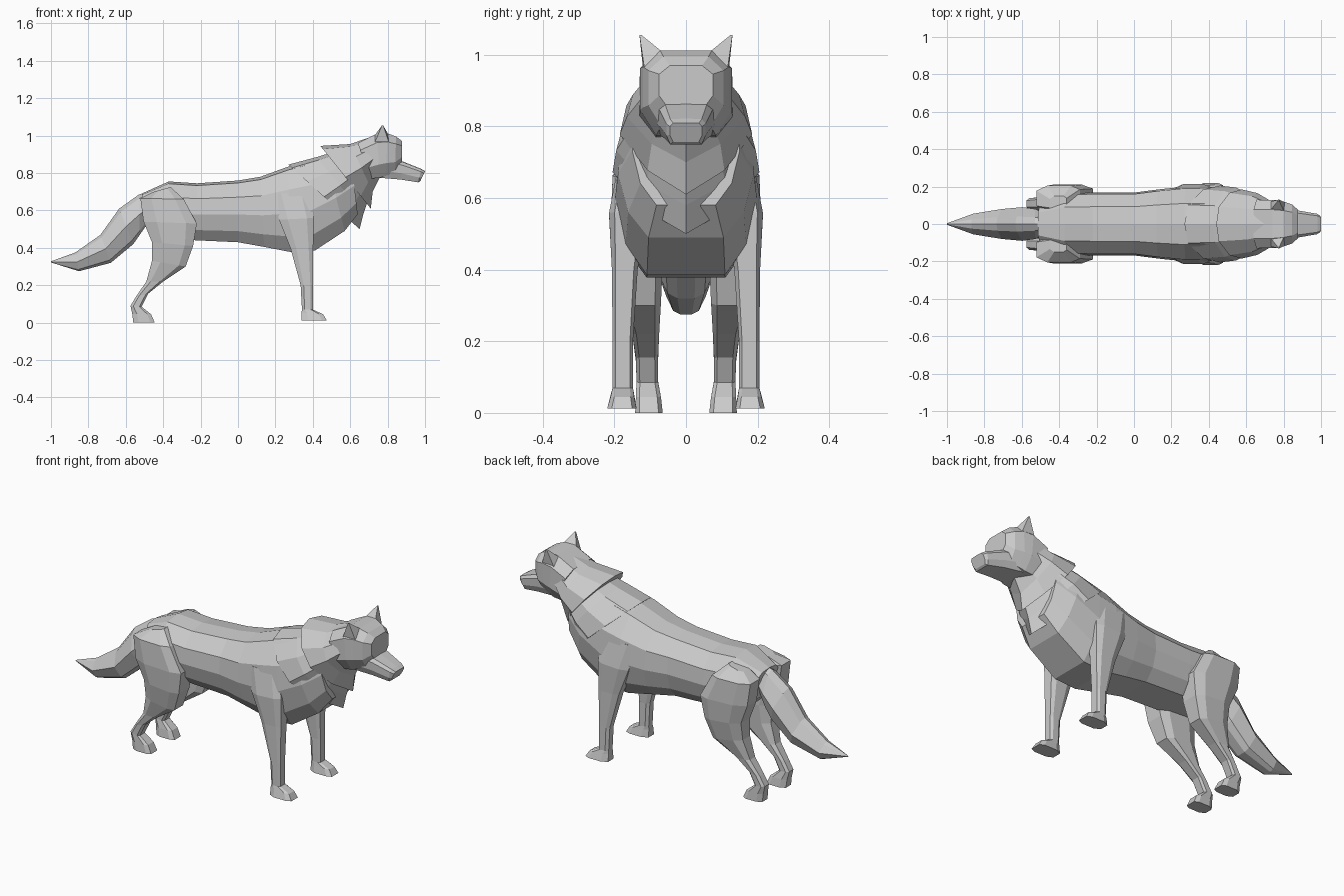
import bpy, bmesh


def skin(name, rings):
    """Bridge a series of closed rings and cap both ends."""
    bm = bmesh.new()
    loops = [[bm.verts.new(p) for p in ring] for ring in rings]
    n = len(loops[0])
    for a, b in zip(loops, loops[1:]):
        for i in range(n):
            j = (i + 1) % n
            bm.faces.new((a[i], a[j], b[j], b[i]))
    bm.faces.new(loops[0])
    bm.faces.new(loops[-1])
    bmesh.ops.recalc_face_normals(bm, faces=bm.faces)
    mesh = bpy.data.meshes.new(name)
    bm.to_mesh(mesh)
    bm.free()
    obj = bpy.data.objects.new(name, mesh)
    bpy.context.collection.objects.link(obj)
    return obj


def hull(name, profile, sections):
    """Symmetric loft. Section: top x, top z, bottom x, bottom z, half width."""
    rings = []
    for xt, zt, xb, zb, w in sections:
        half = [(xt + (xb - xt) * t, w * s, zt + (zb - zt) * t) for t, s in profile]
        rings.append(half + [(x, -y, z) for x, y, z in half[-2:0:-1]])
    return skin(name, rings)


def leg_pair(name, sections):
    """Legs. Section: back x, back z, front x, front z, inner y, outer y."""
    outline = [(0, .2), (0, .8), (.25, 1), (.8, 1), (1, .85), (1, .15), (.8, 0), (.25, 0)]
    for side, sign in (("left", 1), ("right", -1)):
        rings = [[(xb + (xf - xb) * t, sign * (yi + (yo - yi) * s), zb + (zf - zb) * t)
                  for t, s in outline] for xb, zb, xf, zf, yi, yo in sections]
        skin(name + "_" + side, rings)


# half cross-sections: (fraction from top to bottom, fraction of half width)
BARREL = [(0, 0), (.04, .55), (.27, .95), (.55, 1), (.82, .85), (1, .55), (1, 0)]
COLLAR = [(0, 0), (.05, .5), (.26, .9), (.5, 1), (.8, .58), (1, 0)]
BOXY = [(0, 0), (0, .6), (.2, 1), (.7, 1), (1, .65), (1, 0)]
MUZZLE = [(0, 0), (.02, .8), (.2, 1), (.65, 1), (1, .8), (1, 0)]
BRUSH = [(0, 0), (.1, .45), (.5, 1), (.9, .65), (1, .3), (1, 0)]

# torso
hull("body", BARREL, [
    (-.515, .69, -.47, .52, .11), (-.37, .755, -.40, .45, .165),
    (-.22, .745, -.22, .44, .168), (0, .76, 0, .43, .168),
    (.12, .78, .14, .405, .185), (.27, .835, .28, .378, .20),
    (.36, .86, .41, .385, .198), (.47, .885, .57, .49, .19),
    (.60, .92, .64, .58, .15)])

# fur collars, overlapping towards the head
hull("rear_mane", COLLAR, [
    (.27, .845, .65, .50, .205), (.42, .885, .67, .58, .195), (.58, .935, .70, .67, .15)])
hull("front_mane", COLLAR, [
    (.44, .945, .71, .61, .185), (.60, .955, .72, .70, .165), (.73, 1.0, .76, .78, .115)])

# head
hull("head", BOXY, [
    (.64, .96, .71, .77, .13), (.74, 1.01, .76, .775, .128),
    (.80, 1.012, .79, .785, .12), (.845, .995, .84, .80, .105),
    (.878, .97, .878, .85, .075)])
hull("muzzle", MUZZLE, [
    (.78, .885, .75, .775, .09), (.88, .862, .87, .765, .072),
    (.98, .822, .965, .75, .055), (1.0, .81, .975, .757, .045)])

# ears
for side, s in (("left", 1), ("right", -1)):
    base = [(.73, s * .075, 1.0), (.81, s * .05, .995), (.81, s * .115, .955), (.73, s * .12, .96)]
    tip = [(.773 + .003 * dx, s * (.127 + .003 * dy), 1.055)
           for dx, dy in ((-1, -1), (1, -1), (1, 1), (-1, 1))]
    skin("ear_" + side, [base, tip])

# legs with feet
leg_pair("front_leg", [
    (.18, .69, .38, .69, .10, .19), (.22, .55, .405, .56, .11, .215),
    (.28, .40, .402, .40, .135, .207), (.335, .20, .40, .20, .148, .205),
    (.342, .07, .40, .07, .148, .205), (.34, .055, .455, .045, .145, .21),
    (.34, .012, .475, .012, .138, .22)])
leg_pair("hind_leg", [
    (-.45, .70, -.36, .725, .07, .15), (-.522, .665, -.29, .66, .07, .205),
    (-.505, .54, -.22, .53, .07, .21), (-.46, .43, -.24, .41, .065, .20),
    (-.46, .33, -.28, .30, .07, .178), (-.49, .22, -.40, .22, .075, .15),
    (-.545, .14, -.48, .155, .078, .14), (-.575, .09, -.515, .085, .078, .138),
    (-.565, .045, -.465, .045, .07, .14), (-.56, 0, -.445, 0, .065, .142)])

# tail
hull("tail", BRUSH, [
    (-.48, .70, -.49, .52, .06), (-.53, .685, -.525, .47, .08),
    (-.635, .61, -.56, .42, .09), (-.735, .47, -.68, .32, .08),
    (-.87, .375, -.85, .275, .055), (-1.0, .328, -1.0, .322, .004)])
